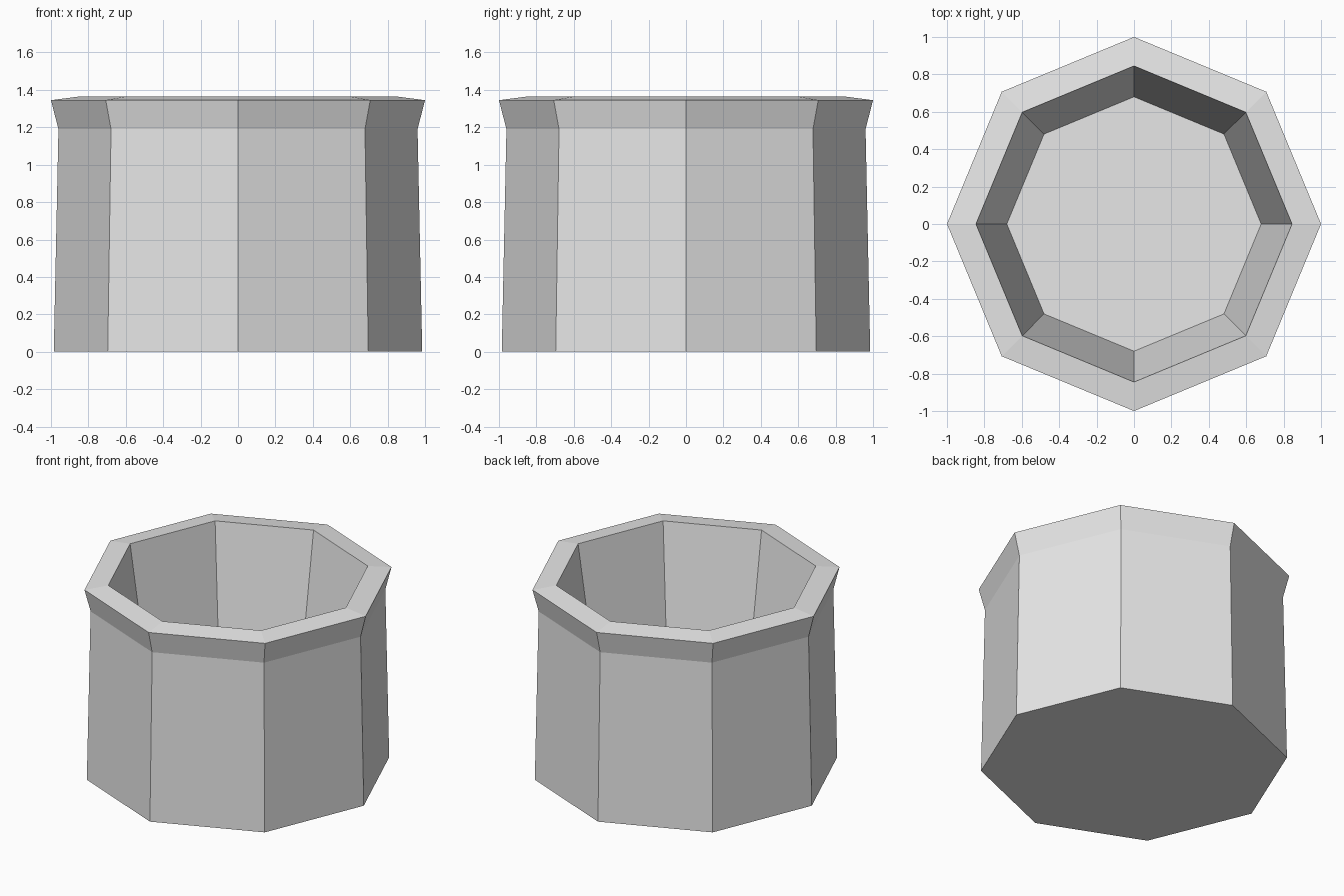
import bpy
import bmesh
from math import cos, sin, pi

cube = bpy.data.objects.get("Cube")
if cube:
    bpy.data.objects.remove(cube, do_unlink=True)

SIDES = 8

# Plain grey material
grey = bpy.data.materials.new("light grey")
grey.use_nodes = True
colour = (0.8, 0.8, 0.8, 1)
grey.diffuse_color = colour
grey.node_tree.nodes["Principled BSDF"].inputs["Base Color"].default_value = colour

# Wall profile (radius, height): outer base, neck, lip, inner lip, inner floor
profile = [(0.985, 0), (0.96, 1.19), (1.0, 1.345), (0.845, 1.365), (0.68, 0.26)]

bm = bmesh.new()
rings = [[bm.verts.new((r * cos(2 * pi * i / SIDES), r * sin(2 * pi * i / SIDES), z))
          for i in range(SIDES)] for r, z in profile]

# Walls and lip
for low, high in zip(rings, rings[1:]):
    for i in range(SIDES):
        j = (i + 1) % SIDES
        bm.faces.new((low[i], low[j], high[j], high[i]))

# Underside and inner floor
bm.faces.new(rings[0][::-1])
bm.faces.new(rings[-1])
bmesh.ops.recalc_face_normals(bm, faces=bm.faces)

mesh = bpy.data.meshes.new("octagonal_pot")
bm.to_mesh(mesh)
bm.free()
mesh.materials.append(grey)
pot = bpy.data.objects.new("octagonal_pot", mesh)
bpy.context.collection.objects.link(pot)
